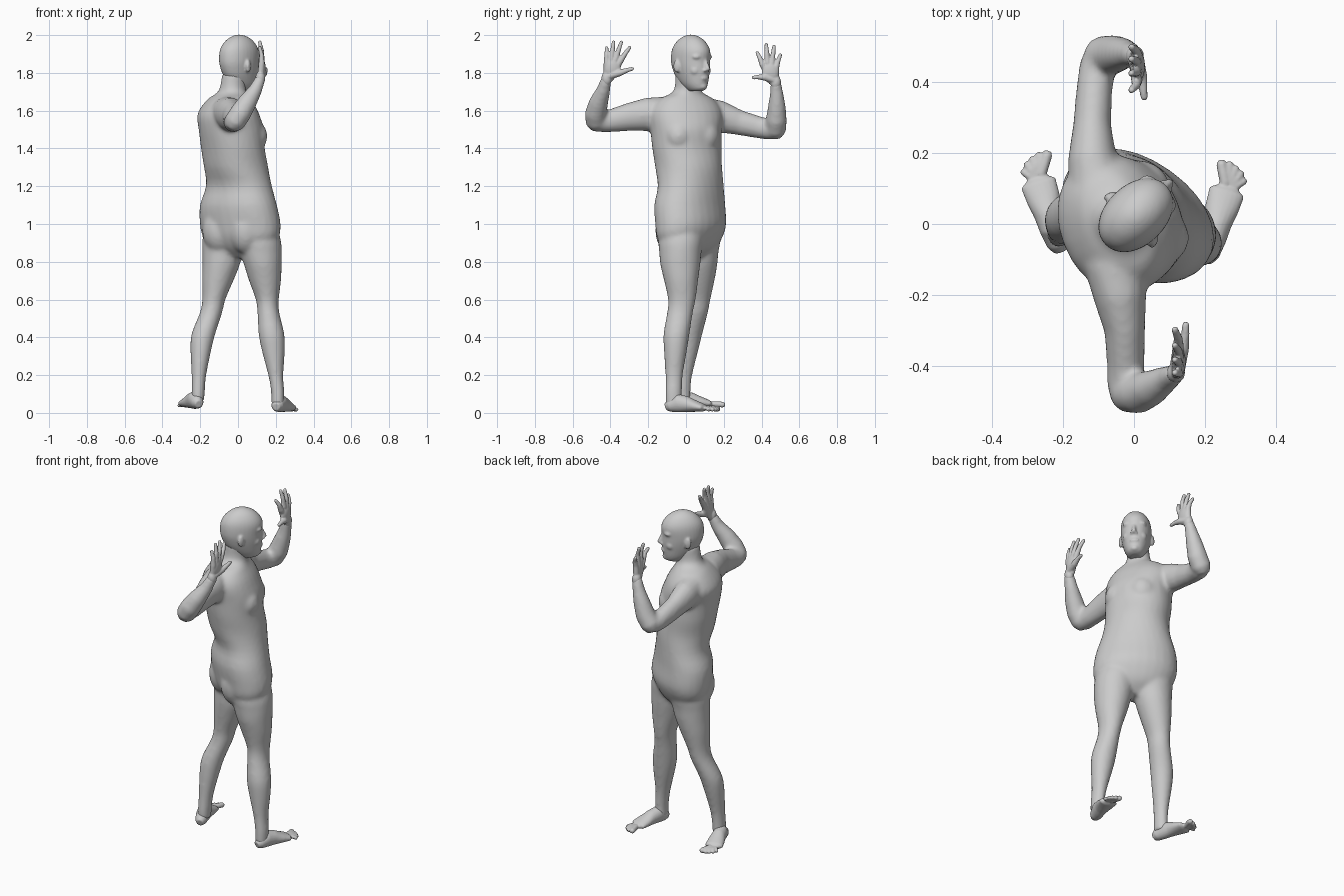
import bpy, bmesh, math
from mathutils import Vector, Matrix


def skin(bm, rings):
    """Join equal rings of points into a closed tube."""
    loops = [[bm.verts.new(p) for p in r] for r in rings]
    n = len(loops[0])
    for a, b in zip(loops, loops[1:]):
        for i in range(n):
            bm.faces.new((a[i], a[(i + 1) % n], b[(i + 1) % n], b[i]))
    bm.faces.new(loops[0][::-1])
    bm.faces.new(loops[-1])


def spline(rows, steps=3):
    """Smooth curve through the rows."""
    out = []
    for i in range(len(rows) - 1):
        p = [rows[max(i - 1, 0)], rows[i], rows[i + 1], rows[min(i + 2, len(rows) - 1)]]
        for k in range(steps):
            t = k / steps
            w = (-t + 2 * t * t - t ** 3, 2 - 5 * t * t + 3 * t ** 3,
                 t + 4 * t * t - 3 * t ** 3, t ** 3 - t * t)
            out.append(tuple(sum(w[j] * p[j][c] for j in range(4)) / 2 for c in range(len(rows[0]))))
    return out + [tuple(rows[-1])]


def loft(bm, rows, power=1.0, n=28):
    """Level rings: z, x, y, half width, half depth, facing angle."""
    rings = []
    for z, x, y, a, b, deg in spline(rows):
        t, ring = math.radians(deg), []
        for i in range(n):
            u = 2 * math.pi * i / n
            c, s = math.cos(u), math.sin(u)
            f = b * math.copysign(abs(c) ** power, c)
            l = a * math.copysign(abs(s) ** power, s)
            ring.append((x + f * math.cos(t) - l * math.sin(t),
                         y + f * math.sin(t) + l * math.cos(t), z))
        rings.append(ring)
    skin(bm, rings)


def tube(bm, path, ref=(1, 0, 0), n=16):
    """Round-ended tube through (x, y, z, radius[, second radius])."""
    pts = [Vector(p[:3]) for p in path]
    rad = [(p[3], p[-1]) for p in path]
    first = pts[0] - (pts[1] - pts[0]).normalized() * min(rad[0]) * 0.7
    last = pts[-1] + (pts[-1] - pts[-2]).normalized() * min(rad[-1]) * 0.7
    pts = [first] + pts + [last]
    rad = [tuple(r * 0.6 for r in rad[0])] + rad + [tuple(r * 0.6 for r in rad[-1])]
    rings = []
    for i, p in enumerate(pts):
        d = (pts[min(i + 1, len(pts) - 1)] - pts[max(i - 1, 0)]).normalized()
        s = d.cross(Vector(ref)).normalized()
        t = s.cross(d)
        rings.append([p + s * rad[i][0] * math.cos(u) + t * rad[i][1] * math.sin(u)
                      for u in (2 * math.pi * k / n for k in range(n))])
    skin(bm, rings)


def blob(bm, c, r, deg=0):
    """Ellipsoid with radii forward, sideways, up."""
    m = (Matrix.Translation(c) @ Matrix.Rotation(math.radians(deg), 4, 'Z')
         @ Matrix.Diagonal((*r, 1)))
    bmesh.ops.create_uvsphere(bm, u_segments=20, v_segments=14, radius=1, matrix=m)


def finish(bm, name, voxel, smooth):
    bmesh.ops.recalc_face_normals(bm, faces=bm.faces)
    me = bpy.data.meshes.new(name)
    bm.to_mesh(me)
    bm.free()
    ob = bpy.data.objects.new(name, me)
    bpy.context.collection.objects.link(ob)
    m = ob.modifiers.new("merge", 'REMESH')
    m.mode, m.voxel_size, m.use_smooth_shade = 'VOXEL', voxel, True
    s = ob.modifiers.new("soften", 'SMOOTH')
    s.factor, s.iterations = 0.5, smooth


# Body: twisted torso and neck
bm = bmesh.new()
loft(bm, [(0.82, 0.015, 0.02, 0.08, 0.05, 55), (0.87, 0.015, 0.02, 0.17, 0.105, 55),
          (0.93, 0.015, 0.02, 0.222, 0.138, 55),
          (1.0, 0.012, 0.025, 0.234, 0.155, 55), (1.1, 0.002, 0.02, 0.224, 0.156, 52),
          (1.2, 0.005, 0.025, 0.194, 0.146, 45), (1.3, -0.01, 0.014, 0.181, 0.16, 35),
          (1.4, -0.027, 0.005, 0.187, 0.16, 28), (1.5, -0.035, 0.0, 0.19, 0.168, 22),
          (1.57, -0.05, 0.0, 0.2, 0.158, 22), (1.62, -0.05, 0.0, 0.185, 0.135, 22),
          (1.665, -0.045, 0.003, 0.145, 0.1, 25), (1.69, -0.035, 0.007, 0.092, 0.077, 30),
          (1.72, -0.028, 0.008, 0.067, 0.068, 40), (1.8, -0.018, 0.01, 0.062, 0.066, 45)], 0.95)
for c, r in (((0.012, 0.1, 1.465), (0.09, 0.08, 0.09)), ((0.066, -0.038, 1.465), (0.09, 0.08, 0.09)),
             ((-0.095, 0.018, 0.965), (0.094, 0.094, 0.125)),
             ((0.042, -0.073, 0.965), (0.09, 0.09, 0.125))):
    blob(bm, c, r)

# Legs
loft(bm, [(1.02, 0.08, -0.015, 0.1, 0.11, 0), (0.92, 0.107, -0.027, 0.118, 0.119, 0),
          (0.85, 0.121, -0.03, 0.112, 0.111, 0),
          (0.78, 0.132, -0.03, 0.105, 0.099, 0), (0.7, 0.143, -0.026, 0.09, 0.085, 0),
          (0.6, 0.155, -0.022, 0.073, 0.061, 0), (0.53, 0.161, -0.032, 0.068, 0.058, 0),
          (0.42, 0.177, -0.05, 0.069, 0.068, 0), (0.33, 0.187, -0.056, 0.061, 0.061, 0),
          (0.2, 0.2, -0.063, 0.046, 0.04, 0), (0.11, 0.21, -0.066, 0.044, 0.035, 0),
          (0.04, 0.21, -0.066, 0.044, 0.034, 0)])
loft(bm, [(1.02, -0.06, 0.072, 0.105, 0.11, 0), (0.92, -0.072, 0.07, 0.112, 0.116, 0),
          (0.85, -0.081, 0.068, 0.104, 0.107, 0),
          (0.78, -0.09, 0.066, 0.099, 0.098, 0), (0.7, -0.107, 0.064, 0.087, 0.083, 0),
          (0.6, -0.128, 0.059, 0.07, 0.061, 0), (0.53, -0.143, 0.05, 0.066, 0.059, 0),
          (0.42, -0.183, 0.022, 0.065, 0.063, 0), (0.33, -0.197, 0.006, 0.059, 0.055, 0),
          (0.2, -0.207, -0.013, 0.046, 0.039, 0), (0.11, -0.211, -0.021, 0.045, 0.035, 0),
          (0.06, -0.212, -0.021, 0.044, 0.034, 0)])

# Arms
tube(bm, [(-0.06, -0.1, 1.59, 0.085), (-0.04, -0.2, 1.58, 0.076, 0.09),
          (-0.026, -0.3, 1.567, 0.058, 0.075), (-0.023, -0.4, 1.546, 0.053, 0.061),
          (-0.024, -0.46, 1.538, 0.053)], (0, 0, 1))
tube(bm, [(-0.02, -0.475, 1.537, 0.057), (0.012, -0.478, 1.585, 0.058), (0.05, -0.462, 1.645, 0.051),
          (0.092, -0.437, 1.71, 0.037), (0.118, -0.422, 1.768, 0.028)], (0, 1, 0))
tube(bm, [(-0.1, 0.08, 1.59, 0.085), (-0.118, 0.18, 1.568, 0.07, 0.085),
          (-0.118, 0.28, 1.537, 0.054, 0.067), (-0.112, 0.38, 1.513, 0.051, 0.059),
          (-0.1, 0.455, 1.497, 0.053)], (0, 0, 1))
tube(bm, [(-0.093, 0.474, 1.495, 0.056), (-0.06, 0.478, 1.55, 0.056), (-0.035, 0.481, 1.625, 0.047),
          (-0.015, 0.48, 1.69, 0.036), (0.0, 0.475, 1.752, 0.028)], (0, 1, 0))
finish(bm, "body", 0.011, 7)

# Head: z, half width, back, front along the facing direction
FACE = 44
CF, SF = math.cos(math.radians(FACE)), math.sin(math.radians(FACE))


def face(f, l, z):
    return (f * CF - l * SF, 0.02 + f * SF + l * CF, z)


bm = bmesh.new()
rows = []
for z, w, back, front in ((1.703, 0.028, 0.0, 0.085), (1.714, 0.042, -0.015, 0.109),
                          (1.74, 0.058, -0.045, 0.117), (1.78, 0.071, -0.082, 0.122),
                          (1.82, 0.08, -0.102, 0.125), (1.86, 0.085, -0.112, 0.123),
                          (1.91, 0.084, -0.11, 0.127), (1.945, 0.075, -0.095, 0.113),
                          (1.975, 0.056, -0.066, 0.085), (1.993, 0.034, -0.035, 0.053),
                          (2.002, 0.012, -0.008, 0.022)):
    x, y, _ = face((back + front) / 2, 0, 0)
    rows.append((z, x, y, w, (front - back) / 2, FACE))
loft(bm, rows, 0.97, 32)
tube(bm, [face(0.117, 0, 1.868) + (0.01,), face(0.13, 0, 1.84) + (0.011,),
          face(0.138, 0, 1.82) + (0.013,)], (SF, -CF, 0))           # nose
blob(bm, face(0.116, 0, 1.772), (0.012, 0.026, 0.013), FACE)        # lips
blob(bm, face(0.099, 0, 1.729), (0.022, 0.026, 0.019), FACE)        # chin
for s in (-1, 1):
    blob(bm, face(0.093, s * 0.035, 1.885), (0.025, 0.032, 0.016), FACE)    # brow
    blob(bm, face(0.127, s * 0.012, 1.813), (0.011, 0.009, 0.008), FACE)    # nostril
    blob(bm, face(0.078, s * 0.04, 1.812), (0.03, 0.027, 0.03), FACE)       # cheek
    blob(bm, face(-0.008, s * 0.088, 1.835), (0.02, 0.011, 0.034), FACE - s * 20)  # ear
finish(bm, "head", 0.006, 5)


# Hands: each finger runs wrist, knuckle, tip (y and z pairs)
def hand(name, wrist, palm, xs, fingers, thumb):
    bm = bmesh.new()
    xk, xt = xs
    w = Vector(wrist)
    for ky, kz, ty, tz in fingers:
        tube(bm, [(w.x, w.y * 0.7 + ky * 0.3, w.z, 0.017), (xk, ky, kz, 0.0165),
                  ((xk * 0.6 + xt * 0.4) + 0.004, (ky + ty) / 2, (kz + tz) / 2, 0.0125),
                  (xt, ty, tz - 0.004, 0.0095)], n=10)
    tube(bm, [(w.x + 0.005, w.y, w.z + 0.01, 0.02)] + thumb, n=10)
    blob(bm, palm, (0.019, 0.045, 0.055))
    blob(bm, w, (0.026, 0.028, 0.04))
    finish(bm, name, 0.0045, 2)


hand("right_hand", (0.118, -0.42, 1.77), (0.127, -0.39, 1.825), (0.125, 0.115),
     [(-0.348, 1.862, -0.297, 1.94), (-0.373, 1.87, -0.342, 1.968),
      (-0.397, 1.865, -0.383, 1.968), (-0.42, 1.85, -0.42, 1.938)],
     [(0.138, -0.35, 1.8, 0.018), (0.145, -0.31, 1.815, 0.012), (0.146, -0.283, 1.822, 0.01)])
hand("left_hand", (0.002, 0.475, 1.75), (0.012, 0.446, 1.802), (0.008, -0.008),
     [(0.405, 1.845, 0.377, 1.912), (0.431, 1.855, 0.425, 1.955),
      (0.455, 1.85, 0.466, 1.945), (0.478, 1.835, 0.5, 1.9)],
     [(0.02, 0.415, 1.777, 0.018), (0.026, 0.38, 1.778, 0.012), (0.029, 0.356, 1.775, 0.01)])


# Feet: heel, instep and ball in one tube, then five toes
def foot(name, heel, ball, z0, z1, toes):
    bm = bmesh.new()
    h, b = Vector(heel), Vector(ball)

    def at(t, z, w, r):
        p = h.lerp(b, t)
        return (p.x, p.y, z0 + (z1 - z0) * t + z, w, r)
    tube(bm, [at(0.0, 0.036, 0.033, 0.034), at(0.25, 0.049, 0.039, 0.049),
              at(0.5, 0.042, 0.041, 0.042), at(0.75, 0.031, 0.048, 0.031),
              at(1.0, 0.021, 0.051, 0.021)], (0, 0, 1), 20)
    for i, (x, y) in enumerate(toes):
        r = 0.0155 if i == 0 else 0.0125 - 0.0005 * i
        root = b.lerp(Vector((x, y)), 0.3)
        mid = b.lerp(Vector((x, y)), 0.65)
        tube(bm, [(root.x, root.y, z1 + 0.019, r), (mid.x, mid.y, z1 + 0.018, r),
                  (x, y, z1 + r, r)], (0, 0, 1), 10)
    finish(bm, name, 0.0045, 3)


foot("right_foot", (0.208, -0.085), (0.262, 0.09), 0.002, 0.006,
     [(0.247, 0.17), (0.27, 0.168), (0.287, 0.157), (0.302, 0.142), (0.311, 0.121)])
foot("left_foot", (-0.214, -0.055), (-0.27, 0.115), 0.018, 0.028,
     [(-0.245, 0.196), (-0.268, 0.194), (-0.286, 0.183), (-0.302, 0.168), (-0.312, 0.147)])
